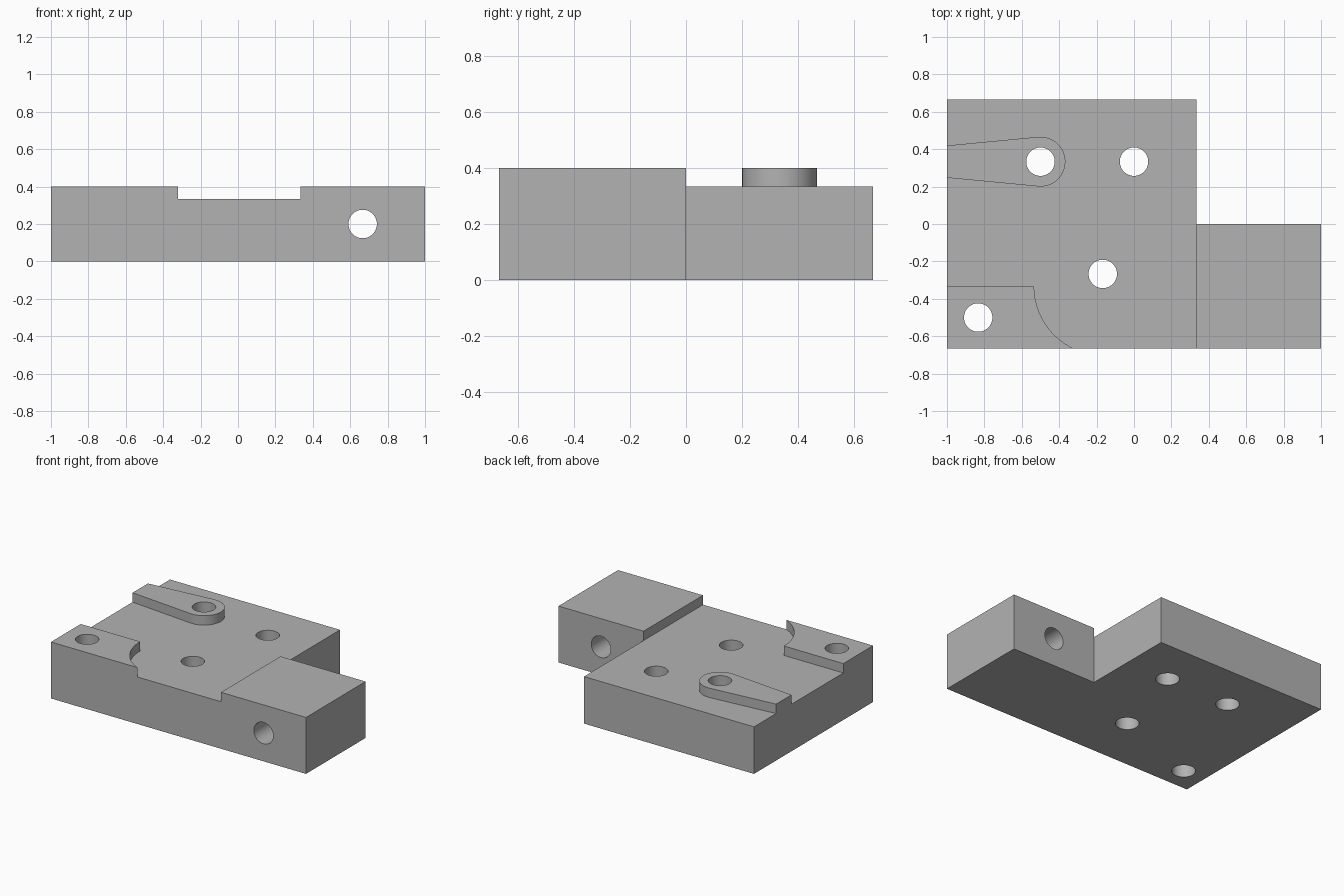
import bpy, bmesh
from math import radians, cos, sin
from mathutils import Matrix

cube = bpy.data.objects.get("Cube")
if cube:
    bpy.data.objects.remove(cube, do_unlink=True)

T = 1 / 3            # third of a unit, the plate's basic step
TOP = 0.4            # height of the raised features
HOLE_R = 0.076

grey = bpy.data.materials.new("plain grey")
grey.use_nodes = True
colour = (0.45, 0.45, 0.45, 1)
grey.diffuse_color = colour
grey.node_tree.nodes["Principled BSDF"].inputs["Base Color"].default_value = colour


def add_object(name, bm):
    bmesh.ops.recalc_face_normals(bm, faces=bm.faces)
    mesh = bpy.data.meshes.new(name)
    bm.to_mesh(mesh)
    bm.free()
    mesh.materials.append(grey)
    ob = bpy.data.objects.new(name, mesh)
    bpy.context.collection.objects.link(ob)
    return ob


def prism(name, outline, z0, z1):
    bm = bmesh.new()
    face = bm.faces.new([bm.verts.new((x, y, z0)) for x, y in outline])
    ext = bmesh.ops.extrude_face_region(bm, geom=[face])
    for v in ext["geom"]:
        if isinstance(v, bmesh.types.BMVert):
            v.co.z = z1
    return add_object(name, bm)


def drill(name, location, axis="Z"):
    bm = bmesh.new()
    turn = Matrix.Rotation(radians(90), 4, "X") if axis == "Y" else Matrix()
    bmesh.ops.create_cone(bm, cap_ends=True, segments=48, radius1=HOLE_R,
                          radius2=HOLE_R, depth=2,
                          matrix=Matrix.Translation(location) @ turn)
    ob = add_object(name, bm)
    ob.hide_render = True
    return ob


def arc(cx, cy, r, a0, a1, n):
    steps = [radians(a0 + (a1 - a0) * i / n) for i in range(n + 1)]
    return [(cx + r * cos(a), cy + r * sin(a)) for a in steps]


def combine(target, other, operation):
    mod = target.modifiers.new(operation.lower(), "BOOLEAN")
    mod.operation = operation
    mod.solver = "EXACT"
    mod.object = other
    bpy.ops.object.select_all(action="DESELECT")
    bpy.context.view_layer.objects.active = target
    target.select_set(True)
    bpy.ops.object.modifier_apply(modifier=mod.name)
    bpy.data.objects.remove(other, do_unlink=True)


# L-shaped base plate
plate = prism("mounting_plate", [(-1, -2 * T), (1, -2 * T), (1, 0), (T, 0),
                                 (T, 2 * T), (-1, 2 * T)], 0, T)

# Raised end block, corner pad with scooped side, tapered tongue
end_block = prism("end_block", [(T, -2 * T), (1, -2 * T), (1, 0), (T, 0)], 0.2, TOP)
scoop = arc(-0.167, -T, 0.367, 180, 245.3, 16)
scoop[-1] = (scoop[-1][0], -2 * T)
corner_pad = prism("corner_pad", [(-1, -2 * T), (-1, -T)] + scoop, 0.2, TOP)
tongue = prism("tongue", [(-1, T - 0.086)] + arc(-0.5, T, 0.133, -95, 95, 32)
               + [(-1, T + 0.086)], 0.2, TOP)
for part in (end_block, corner_pad, tongue):
    combine(plate, part, "UNION")

# Vertical through holes and the cross hole in the end block
for x, y in ((-0.5, T), (0, T), (-0.167, -0.267), (-0.833, -0.5)):
    combine(plate, drill("hole_cutter", (x, y, 0.2)), "DIFFERENCE")
combine(plate, drill("cross_hole_cutter", (2 * T, -T, 0.2), "Y"), "DIFFERENCE")

# Merge leftover coplanar faces, then smooth only the curved walls
bm = bmesh.new()
bm.from_mesh(plate.data)
bmesh.ops.remove_doubles(bm, verts=bm.verts, dist=0.0001)
bmesh.ops.dissolve_limit(bm, angle_limit=radians(0.5), verts=bm.verts, edges=bm.edges)
bmesh.ops.triangulate(bm, faces=[f for f in bm.faces if len(f.verts) > 4])
bm.to_mesh(plate.data)
bm.free()
bpy.ops.object.shade_smooth_by_angle(angle=radians(30))
